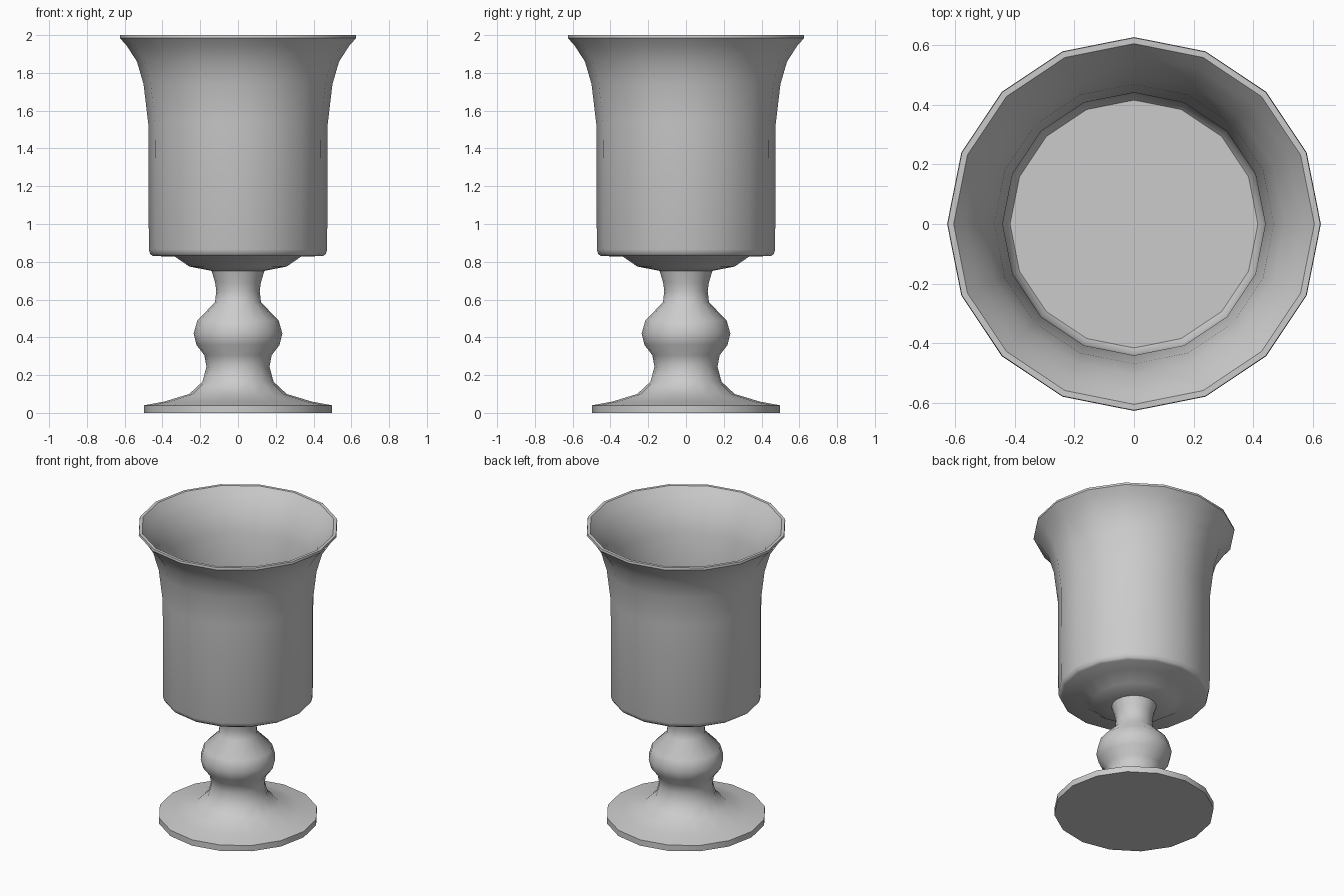
import bpy, bmesh, math

if "Cube" in bpy.data.objects:
    bpy.data.objects.remove(bpy.data.objects["Cube"])

SIDES = 16


def lathe(name, profile):
    """Revolve (radius, z) points about z; close the first and last rings."""
    bm = bmesh.new()
    rings = []
    for r, z in profile:
        rings.append([bm.verts.new((r * math.cos(i * math.tau / SIDES),
                                    r * math.sin(i * math.tau / SIDES), z))
                      for i in range(SIDES)])
    for a, b in zip(rings, rings[1:]):
        for i in range(SIDES):
            j = (i + 1) % SIDES
            bm.faces.new((a[i], a[j], b[j], b[i]))
    bm.faces.new(rings[0][::-1])
    bm.faces.new(rings[-1])
    bmesh.ops.recalc_face_normals(bm, faces=bm.faces[:])
    mesh = bpy.data.meshes.new(name)
    bm.to_mesh(mesh)
    bm.free()
    obj = bpy.data.objects.new(name, mesh)
    bpy.context.collection.objects.link(obj)
    bpy.ops.object.select_all(action='DESELECT')
    obj.select_set(True)
    bpy.context.view_layer.objects.active = obj
    bpy.ops.object.shade_smooth_by_angle(angle=math.radians(40))
    return obj


# Disc foot flowing into the knobbed stem
lathe("foot_and_stem", [
    (0.497, 0), (0.497, 0.04), (0.39, 0.06), (0.258, 0.10), (0.188, 0.165),
    (0.167, 0.245), (0.178, 0.305), (0.22, 0.36), (0.235, 0.42),
    (0.215, 0.49), (0.122, 0.585), (0.115, 0.645), (0.121, 0.69), (0.14, 0.752)])

# Hollow bowl: underside, flared wall, rim, inner wall and floor
lathe("bowl", [
    (0.13, 0.75), (0.258, 0.775), (0.335, 0.828), (0.45, 0.83), (0.464, 0.84),
    (0.472, 0.865), (0.475, 1.53), (0.50, 1.74), (0.535, 1.86), (0.59, 1.945),
    (0.626, 1.985), (0.624, 2.0), (0.604, 2.0), (0.565, 1.95), (0.505, 1.86),
    (0.468, 1.74), (0.44, 1.53), (0.435, 0.89), (0.415, 0.865)])
